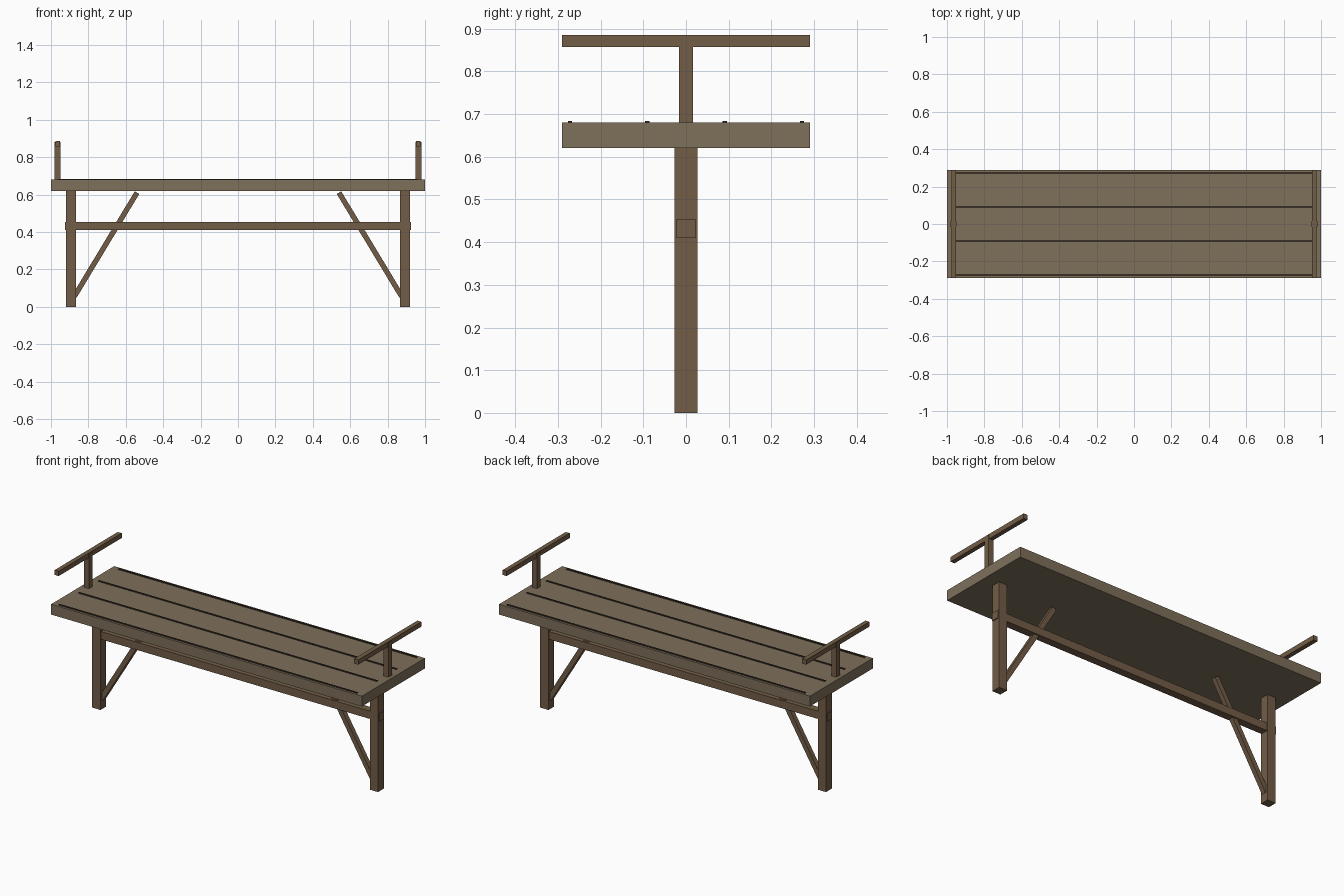
import bpy, math
from mathutils import Vector

if "Cube" in bpy.data.objects:
    bpy.data.objects.remove(bpy.data.objects["Cube"])


def material(name, rgb):
    m = bpy.data.materials.new(name)
    m.diffuse_color = (*rgb, 1)
    m.use_nodes = True
    m.node_tree.nodes["Principled BSDF"].inputs["Base Color"].default_value = m.diffuse_color
    return m


seat_wood = material("seat_wood", (0.21, 0.16, 0.105))
frame_wood = material("frame_wood", (0.17, 0.11, 0.063))
gap_dark = material("gap_dark", (0.04, 0.03, 0.02))


def box(name, center, size, mat, tilt=0):
    bpy.ops.mesh.primitive_cube_add(size=1, location=center)
    o = bpy.context.object
    o.name = name
    o.scale = size
    bpy.ops.object.transform_apply(location=False, rotation=False, scale=True)
    o.rotation_euler.y = tilt
    o.data.materials.append(mat)
    return o


# Seat slab with thin dark plank lines on top
box("seat", (0, 0, 0.65), (2, 0.58, 0.06), seat_wood)
for i in range(4):
    box(f"plank_line_{i + 1}", (0, -0.272 + i * 0.1813, 0.681), (1.92, 0.01, 0.006), gap_dark)

# Long stretcher passing through both legs
box("stretcher", (0, 0, 0.432), (1.85, 0.045, 0.045), frame_wood)

for side, s in (("left", -1), ("right", 1)):
    # Leg
    box(f"{side}_leg", (s * 0.893, 0, 0.31), (0.053, 0.053, 0.62), frame_wood)

    # Diagonal brace from leg foot to seat underside
    low, high = Vector((s * 0.875, 0, 0.055)), Vector((s * 0.54, 0, 0.61))
    d = high - low
    box(f"{side}_brace", (low + high) / 2, (0.028, 0.028, d.length), frame_wood,
        math.atan2(d.x, d.z))

    # Armrest post and rail
    box(f"{side}_arm_post", (s * 0.964, 0, 0.78), (0.032, 0.032, 0.2), frame_wood)
    box(f"{side}_arm_rail", (s * 0.964, 0, 0.871), (0.026, 0.58, 0.028), frame_wood)
